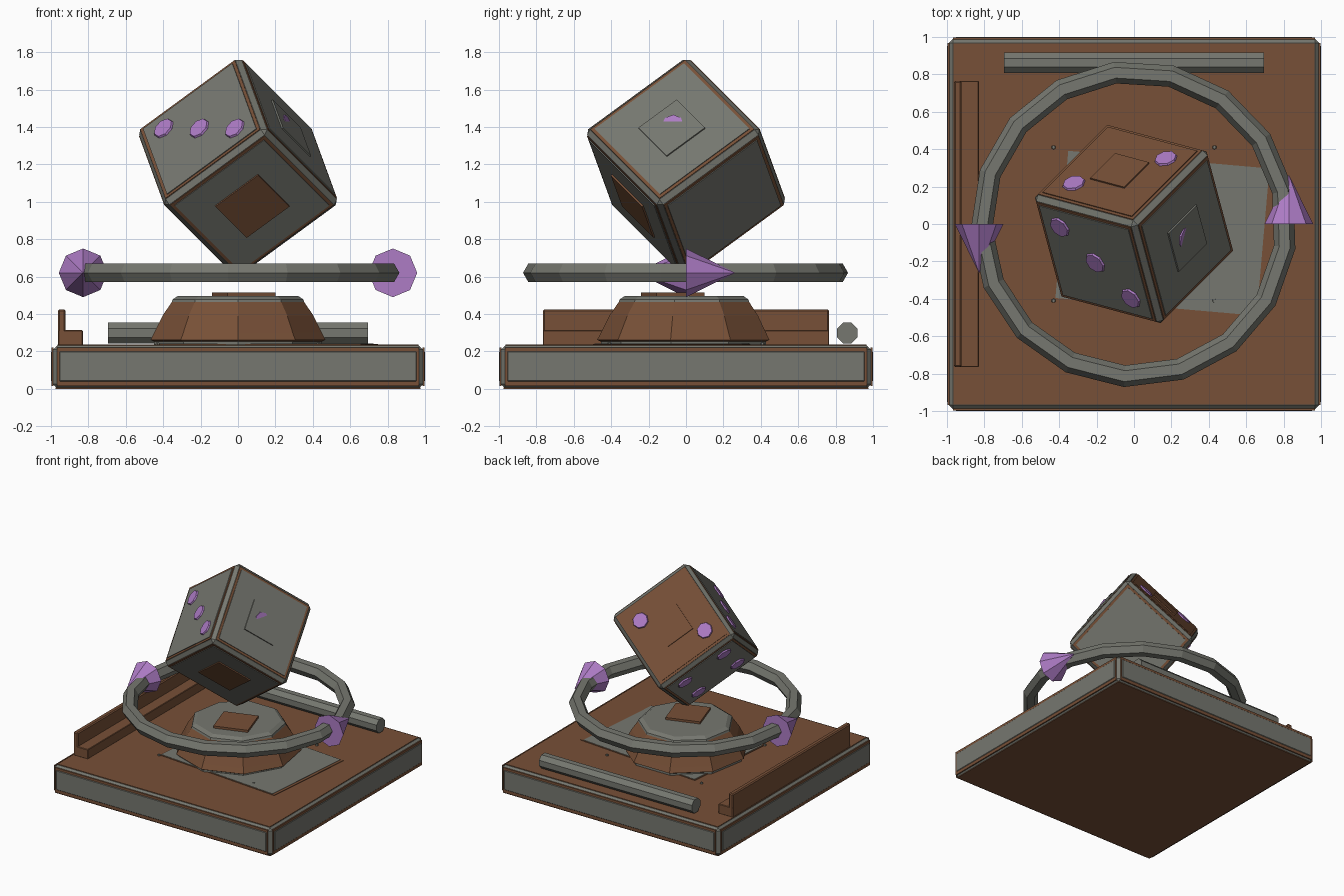
import bpy, bmesh, math
from mathutils import Matrix, Vector

if "Cube" in bpy.data.objects:
    bpy.data.objects.remove(bpy.data.objects["Cube"])


def material(name, rgb):
    m = bpy.data.materials.new(name)
    m.diffuse_color = (*rgb, 1)
    m.use_nodes = True
    m.node_tree.nodes["Principled BSDF"].inputs["Base Color"].default_value = m.diffuse_color
    return m


GRAY = material("warm gray metal", (0.18, 0.185, 0.16))
BROWN = material("brown leather", (0.185, 0.08, 0.038))
PURPLE = material("purple", (0.42, 0.2, 0.56))


def finish(name, bm, matrix, *mats):
    bmesh.ops.recalc_face_normals(bm, faces=bm.faces)
    me = bpy.data.meshes.new(name)
    bm.to_mesh(me)
    bm.free()
    for m in mats:
        me.materials.append(m)
    ob = bpy.data.objects.new(name, me)
    ob.matrix_world = matrix
    bpy.context.collection.objects.link(ob)
    return ob


def slab(name, matrix, size, mat, bevel=0.0):
    bm = bmesh.new()
    bmesh.ops.create_cube(bm, size=1)
    bmesh.ops.scale(bm, vec=size, verts=bm.verts)
    if bevel:
        bmesh.ops.bevel(bm, geom=bm.edges[:], offset=bevel, segments=1, affect='EDGES')
    return finish(name, bm, matrix, mat)


def cone(name, matrix, r1, r2, depth, sides, mat):
    bm = bmesh.new()
    bmesh.ops.create_cone(bm, cap_ends=True, segments=sides, radius1=r1, radius2=r2, depth=depth)
    return finish(name, bm, matrix, mat)


def lathe(name, matrix, profile, sides, start, mats, closed=False):
    """Revolve (r, z, material) points; the material belongs to the band after the point."""
    bm = bmesh.new()
    rings = []
    for r, z, _ in profile:
        rings.append([bm.verts.new((r * math.cos(start + math.tau * i / sides),
                                    r * math.sin(start + math.tau * i / sides), z))
                      for i in range(sides)])
    n = len(rings)
    for j in range(n if closed else n - 1):
        a, b = rings[j], rings[(j + 1) % n]
        for i in range(sides):
            k = (i + 1) % sides
            f = bm.faces.new((a[i], a[k], b[k], b[i]))
            f.material_index = profile[j][2]
    if not closed:
        bm.faces.new(rings[0])
        bm.faces.new(rings[-1]).material_index = profile[-1][2]
    return finish(name, bm, matrix, *mats)


T = Matrix.Translation
R = Matrix.Rotation

# Square base: gray chamfered core, brown faces, gray side panels
slab("base_core", T((0, 0, 0.117)), (1.98, 1.98, 0.228), GRAY, 0.022)
slab("base_top", T((0, 0, 0.2325)), (1.93, 1.93, 0.007), BROWN)
slab("base_bottom", T((0, 0, 0.003)), (1.95, 1.95, 0.006), BROWN)
for i in range(4):
    turn = R(i * math.pi / 2, 4, 'Z')
    slab("base_side_trim", turn @ T((0, -0.9915, 0.117)), (1.935, 0.009, 0.205), BROWN)
    slab("base_side_panel", turn @ T((0, -0.9945, 0.12)), (1.91, 0.011, 0.16), GRAY, 0.004)

# Loose sheet under the pedestal, with rivets around it
sheet = T((0.16, -0.05, 0.2375)) @ R(math.radians(-5), 4, 'Z')
slab("sheet_backing", sheet, (1.11, 0.80, 0.006), BROWN)
slab("sheet", sheet @ T((-0.008, 0, 0.003)), (1.08, 0.79, 0.005), GRAY)
for sx in (-1, 1):
    for sy in (-1, 1):
        cone("rivet", T((0.43 * sx, 0.41 * sy, 0.24)), 0.012, 0.01, 0.014, 6, GRAY)

# Pedestal
lathe("pedestal", Matrix(), [(0.455, 0.235, 0), (0.455, 0.252, 1), (0.475, 0.262, 1),
                             (0.455, 0.3, 1), (0.41, 0.39, 1), (0.36, 0.463, 0),
                             (0.355, 0.478, 0), (0.325, 0.497, 0)],
      9, -math.pi / 2, (GRAY, BROWN))
slab("pedestal_plate", T((0.03, -0.07, 0.505)) @ R(math.radians(18), 4, 'Z'),
     (0.27, 0.27, 0.02), BROWN)

# Stepped rail on the left, rod at the back
slab("rail_step", T((-0.895, 0, 0.273)), (0.13, 1.53, 0.08), BROWN, 0.004)
slab("rail_lip", T((-0.942, 0, 0.328)), (0.042, 1.53, 0.194), BROWN, 0.008)
cone("rod", T((0, 0.862, 0.298)) @ R(math.pi / 2, 4, 'Y') @ R(math.pi / 8, 4, 'Z'),
     0.06, 0.06, 1.39, 8, GRAY)

# Rotation ring with two arrowheads
hexagon = [(0.815 + 0.058 * math.cos(math.tau * i / 6),
            0.058 * math.sin(math.tau * i / 6), 0) for i in range(6)]
lathe("ring", T((0, 0, 0.62)), hexagon, 17, math.radians(266.5), (GRAY,), closed=True)
for i in range(2):
    cone("arrowhead", R(i * math.pi, 4, 'Z') @ T((0.828, 0.132, 0.62)) @ R(-math.pi / 2, 4, 'X'),
         0.13, 0.0, 0.264, 8, PURPLE)

# Die balanced on one corner; its three axes slope upward equally
axes = [Vector((math.sqrt(2 / 3) * math.cos(math.radians(a)),
                math.sqrt(2 / 3) * math.sin(math.radians(a)),
                math.sqrt(1 / 3))) for a in (225, 345, 105)]
SIDE = 0.695
centre = T((0, 0, 1.185))
frame = Matrix(axes).transposed().to_4x4()
slab("die_core", centre @ frame, (SIDE,) * 3, GRAY, 0.025)

D = 0.18
# (axis, sign): panel colour, pip positions, cover plate (size, colour)
faces = {
    (0, 1): (GRAY, [(-0.19, 0.19), (0, 0), (0.19, -0.19)], None),
    (1, 1): (GRAY, [], (0.26, GRAY)),
    (2, 1): (BROWN, [(-D, D), (D, -D)], (0.23, BROWN)),
    (0, -1): (GRAY, [], None),
    (1, -1): (GRAY, [(x, y) for x in (-D, D) for y in (-D, D)], None),
    (2, -1): (GRAY, [], (0.29, BROWN)),
}
for (k, s), (colour, pips, cover) in faces.items():
    u, v, n = axes[(k + 1) % 3], axes[(k + 2) % 3] * s, axes[k] * s
    face = centre @ Matrix((u, v, n)).transposed().to_4x4() @ T((0, 0, SIDE / 2))
    slab("die_trim", face, (0.64, 0.64, 0.008), BROWN)
    slab("die_panel", face @ T((0, 0, 0.004)), (0.605, 0.605, 0.01), colour)
    for x, y in pips:
        cone("pip", face @ T((x, y, 0.01)), 0.066, 0.058, 0.02, 8, PURPLE)
    if cover:
        slab("cover_plate", face @ T((0, 0, 0.01)), (cover[0], cover[0], 0.016), cover[1])
    if (k, s) == (1, 1):
        # Pip tilted so that only its upper rim breaks through the plate
        cone("hidden_pip", face @ T((0.014, 0.014, 0.006))
             @ R(math.radians(14), 4, Vector((1, -1, 0)).normalized()),
             0.062, 0.062, 0.014, 8, PURPLE)
